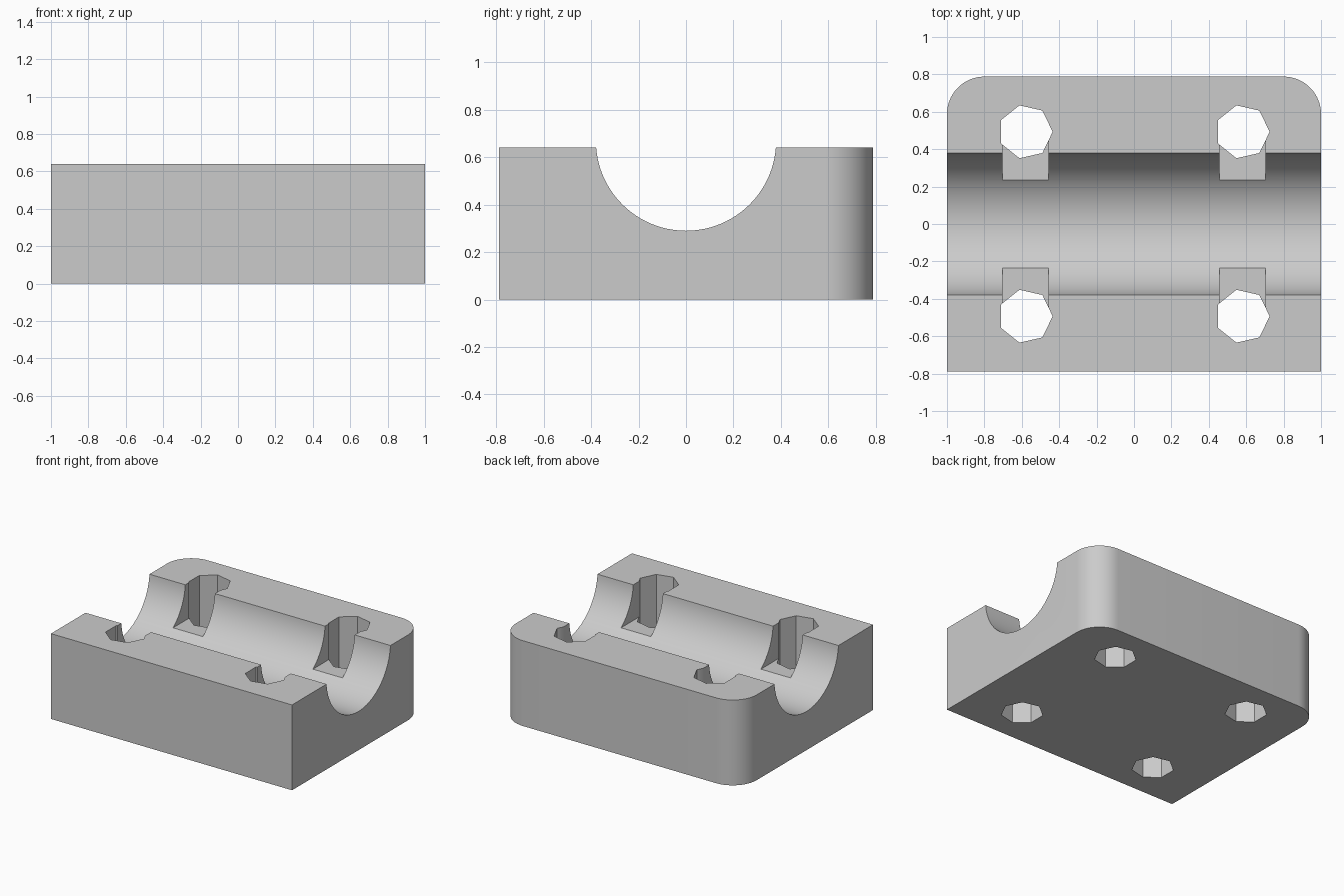
import bpy
import bmesh
from math import cos, sin, pi

if "Cube" in bpy.data.objects:
    bpy.data.objects.remove(bpy.data.objects["Cube"], do_unlink=True)

HALF_X, HALF_Y, HEIGHT = 1.0, 0.788, 0.64
CORNER = 0.2
GROOVE_R, GROOVE_Z = 0.38, 0.67
HOLE_X, HOLE_Y, HOLE_R = 0.58, 0.493, 0.145
SLOT_HALF, SLOT_FLOOR = 0.123, 0.372


def arc(cx, cy, r, start, end, steps):
    angles = [start + (end - start) * i / steps for i in range(steps + 1)]
    return [(cx + r * cos(a), cy + r * sin(a)) for a in angles]


def prism(name, outline, low, high, place=lambda u, v, w: (u, v, w)):
    """Extrude a 2D outline from low to high along its third axis."""
    bm = bmesh.new()
    face = bm.faces.new([bm.verts.new(place(u, v, low)) for u, v in outline])
    top = bmesh.ops.extrude_face_region(bm, geom=[face])["geom"]
    shift = [b - a for a, b in zip(place(0, 0, low), place(0, 0, high))]
    moved = [g for g in top if isinstance(g, bmesh.types.BMVert)]
    bmesh.ops.translate(bm, verts=moved, vec=shift)
    bmesh.ops.recalc_face_normals(bm, faces=bm.faces)
    mesh = bpy.data.meshes.new(name)
    bm.to_mesh(mesh)
    bm.free()
    obj = bpy.data.objects.new(name, mesh)
    bpy.context.collection.objects.link(obj)
    return obj


def cut(target, cutter):
    cutter.hide_render = True
    mod = target.modifiers.new(cutter.name, "BOOLEAN")
    mod.operation, mod.solver, mod.object = "DIFFERENCE", "EXACT", cutter
    bpy.context.view_layer.objects.active = target
    bpy.ops.object.modifier_apply(modifier=mod.name)
    bpy.data.objects.remove(cutter, do_unlink=True)


# Block: square front corners, rounded back corners
outline = [(-HALF_X, -HALF_Y), (HALF_X, -HALF_Y)]
outline += arc(HALF_X - CORNER, HALF_Y - CORNER, CORNER, 0, pi / 2, 16)
outline += arc(CORNER - HALF_X, HALF_Y - CORNER, CORNER, pi / 2, pi, 16)
block = prism("clamp_block", outline, 0, HEIGHT)

# Round channel along x
circle = arc(0, GROOVE_Z, GROOVE_R, 0, 2 * pi, 96)[:-1]
cut(block, prism("channel_cutter", circle, -1.2, 1.2, lambda u, v, w: (w, u, v)))

# Seven-sided through holes, each with a flat-floored slot into the channel
for x in (-HOLE_X, HOLE_X):
    for side in (-1, 1):
        y = side * HOLE_Y
        hole = arc(x, y, HOLE_R, 0, 2 * pi, 7)[:-1]
        cut(block, prism("hole_cutter", hole, -0.1, 0.8))
        slot = [(x - SLOT_HALF, 0.1 * side), (x + SLOT_HALF, 0.1 * side),
                (x + SLOT_HALF, y), (x - SLOT_HALF, y)]
        cut(block, prism("slot_cutter", slot, SLOT_FLOOR, 0.8))

# Plain grey finish
grey = bpy.data.materials.new("light_grey")
grey.use_nodes = True
colour = (0.6, 0.6, 0.6, 1)
grey.diffuse_color = colour
grey.node_tree.nodes["Principled BSDF"].inputs["Base Color"].default_value = colour
block.data.materials.clear()
block.data.materials.append(grey)
for poly in block.data.polygons:
    poly.material_index = 0

bpy.ops.object.select_all(action="DESELECT")
block.select_set(True)
bpy.context.view_layer.objects.active = block
bpy.ops.object.shade_smooth_by_angle(angle=pi / 6)
